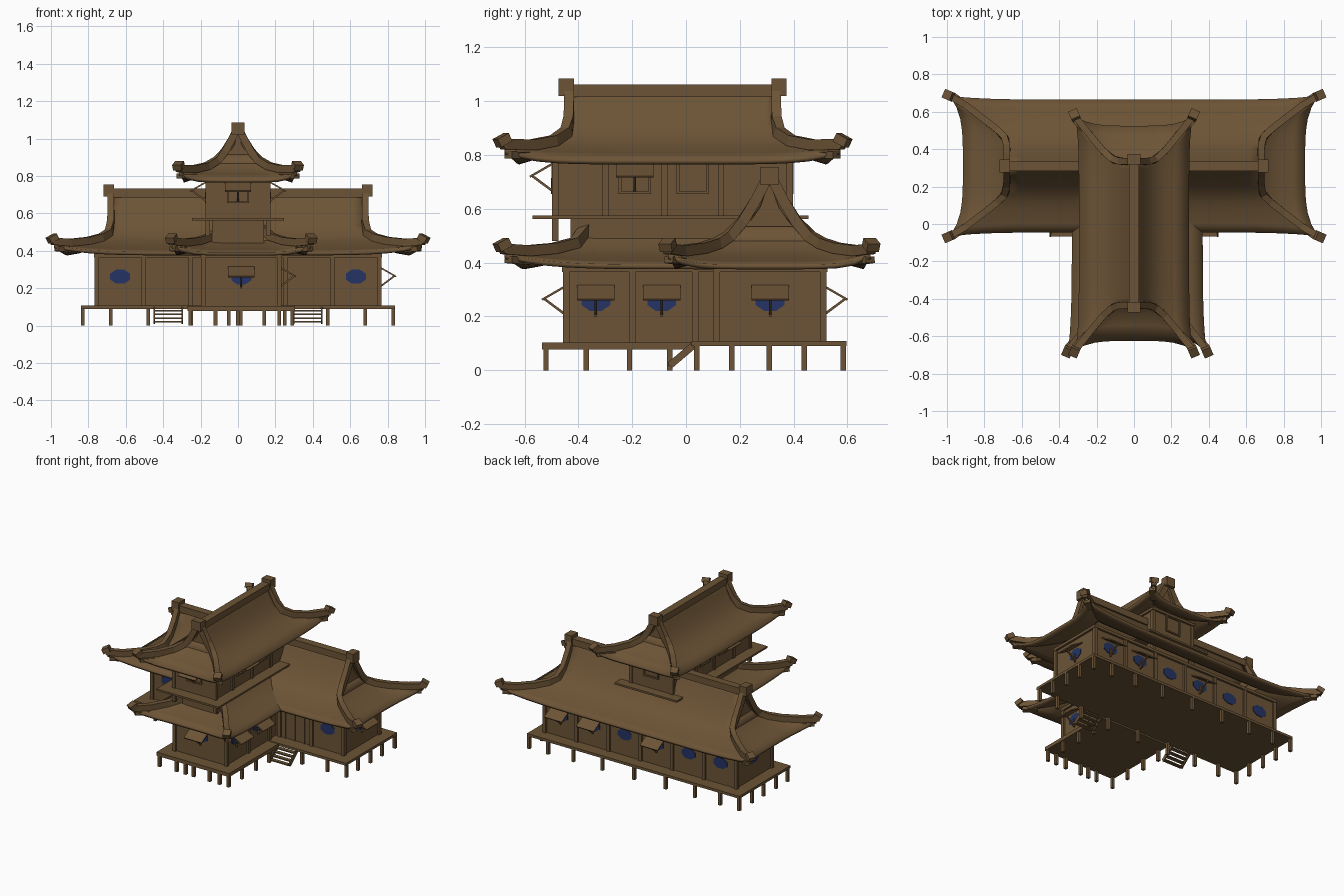
import bpy, bmesh, math
from mathutils import Matrix, Vector

if "Cube" in bpy.data.objects:
    bpy.data.objects.remove(bpy.data.objects["Cube"])

def material(name, col):
    m = bpy.data.materials.new(name)
    m.diffuse_color = (*col, 1)
    m.use_nodes = True
    m.node_tree.nodes["Principled BSDF"].inputs["Base Color"].default_value = m.diffuse_color
    return m

WOOD = material("brown wood", (0.150, 0.088, 0.037))
BLUE = material("dark blue window", (0.018, 0.034, 0.125))
parts = {}

def part(name):
    return parts.setdefault(name, bmesh.new())

def box(name, x0, x1, y0, y1, z0, z1, M=Matrix()):
    S = Matrix.Diagonal((x1 - x0, y1 - y0, z1 - z0, 1))
    C = Matrix.Translation(((x0 + x1) / 2, (y0 + y1) / 2, (z0 + z1) / 2))
    bmesh.ops.create_cube(part(name), size=1, matrix=M @ C @ S)

def sweep(name, pts, w, h, M=Matrix()):
    """Rectangular bar along a path."""
    bm, rings = part(name), []
    pts = [M @ Vector(p) for p in pts]
    for i, p in enumerate(pts):
        t = (pts[min(i + 1, len(pts) - 1)] - pts[max(i - 1, 0)]).normalized()
        s = t.cross(Vector((0, 0, 1))).normalized()
        u = s.cross(t)
        rings.append([bm.verts.new(p + s * a * w / 2 + u * b * h / 2)
                      for a, b in ((-1, -1), (1, -1), (1, 1), (-1, 1))])
    for a, b in zip(rings, rings[1:]):
        for k in range(4):
            bm.faces.new((a[k], a[(k + 1) % 4], b[(k + 1) % 4], b[k]))
    bm.faces.new(rings[0])
    bm.faces.new(rings[-1][::-1])

def grid(bm, rows):
    vs = [[bm.verts.new(p) for p in r] for r in rows]
    for a, b in zip(vs, vs[1:]):
        for i in range(len(a) - 1):
            bm.faces.new((a[i], a[i + 1], b[i + 1], b[i]))

def roof(name, prof, gi, M, lift=0.04, pull=0.02, sag=0.07, one_end=False):
    """Hip-and-gable roof; prof rows are (distance from ridge, height, half length)."""
    G, T = prof[0][2], prof[-1][2]
    bm = part(name + "_shell")
    N = 20
    ends = (-1,) if one_end else (-1, 1)
    us = [i / N * (1 if one_end else 2) - 1 for i in range(N + 1)]
    def corner(d, z, L):
        t = (L - G) / (T - G)
        return t, d + pull * t, z + lift * t * t
    for side in (-1, 1):
        rows = []
        for d, z, L in prof:
            t = (L - G) / (T - G)
            rows.append([M @ Vector((u * L, side * (d + pull * t * u ** 6),
                                     z + lift * t * t * u ** 6)) for u in us])
        grid(bm, rows)
    for e in ends:
        rows = []
        for d, z, L in prof[gi:]:
            t, dd, _ = corner(d, z, L)
            rows.append([M @ Vector((e * (L - sag * t * (1 - s ** 4)), s * dd,
                                     z + lift * t * t * s ** 6))
                         for s in [k / 6 - 1 for k in range(13)]])
        grid(bm, rows)
        # gable wall
        g = part(name + "_gable")
        loop = [(d, z) for d, z, _ in prof[:gi + 1]]
        loop = [(-d, z) for d, z in loop[:0:-1]] + loop
        g.faces.new([g.verts.new(M @ Vector((e * (G - 0.006), d, z - 0.004))) for d, z in loop])
        # curved hip ridges with upturned tips and rafter ends below
        for side in (-1, 1):
            path = []
            for d, z, L in prof:
                _, dd, zz = corner(d, z, L)
                path.append((e * L, side * dd, zz + 0.018))
            x, y, z = path[-1]
            tip = (x + e * 0.014, y + side * 0.006, z + 0.03)
            sweep(name + "_hip_ridge", path + [tip], 0.036, 0.04, M)
            sweep(name + "_ridge_tip", [path[-1], tip], 0.05, 0.05, M)
            a, b = Vector(path[-2]), Vector(path[-1])
            sweep(name + "_rafter_end", [a - Vector((0, 0, 0.04)),
                  b - Vector((e * 0.015, 0, 0.04))], 0.04, 0.025, M)
    bm.normal_update()
    bmesh.ops.remove_doubles(bm, verts=bm.verts, dist=0.0005)
    bm.normal_update()
    bmesh.ops.reverse_faces(bm, faces=[f for f in bm.faces if f.normal.z < 0])
    if not one_end:
        z = prof[0][1]
        box(name + "_main_ridge", -G, G, -0.027, 0.027, z - 0.03, z + 0.017, M)
        for e in ends:
            c = e * (G + 0.01)
            box(name + "_ridge_cap", c - 0.028, c + 0.028, -0.035, 0.035, z - 0.025, z + 0.04, M)

def window(x, y, z, ang, awning=False, blue=True):
    """Window on a wall; local -y points outward."""
    M = Matrix.Translation((x, y, z)) @ Matrix.Rotation(ang, 4, 'Z')
    if blue:
        R = Matrix.Diagonal((1, 1, 0.7, 1)) @ Matrix.Rotation(math.pi / 2, 4, 'X') @ Matrix.Rotation(math.pi / 8, 4, 'Z')
        bmesh.ops.create_cone(part("window_panes"), cap_ends=True, segments=8, radius1=0.058,
                              radius2=0.058, depth=0.009, matrix=M @ R)
    else:
        for s in (-1, 1):
            a = s * 0.055
            box("window_frames", a - 0.005, a + 0.005, -0.009, 0.002, -0.055, 0.055, M)
            box("window_frames", -0.06, 0.06, -0.009, 0.002, a - 0.005, a + 0.005, M)
    if awning:
        A = M @ Matrix.Translation((0, -0.045, 0.03)) @ Matrix.Rotation(math.radians(30), 4, 'X')
        box("awnings", -0.07, 0.07, -0.052, 0.052, -0.004, 0.004, A)
        sweep("awning_struts", [(0, -0.085, 0.01), (0, 0.002, -0.055)], 0.009, 0.009, M)
        # cross bar under the strut foot
        box("awning_struts", -0.005, 0.005, -0.012, 0.0, -0.06, 0.0, M)

def post(name, x, y, z0, z1, r=0.012):
    box(name, x - r, x + r, y - r, y + r, z0, z1)

R90, CX = math.pi / 2, 0.0175

# platforms and stilts
box("rear_platform", -0.84, 0.84, 0.02, 0.597, 0.09, 0.108)
box("front_platform", -0.27, 0.305, -0.535, 0.03, 0.078, 0.104)
for x in (0, 0.25, 0.48, 0.68, 0.83):
    for s in (-1, 1):
        for y in (0.04, 0.585):
            post("stilts", s * x, y, 0, 0.095, 0.01)
for y in (0.17, 0.31, 0.44):
    for x in (-0.83, 0.83):
        post("stilts", x, y, 0, 0.095, 0.01)
for y in (-0.52, -0.37, -0.21, -0.06):
    for x in (-0.255, 0.29):
        post("stilts", x, y, 0, 0.09, 0.01)
for x in (-0.12, -0.05, 0.015, 0.14, 0.22):
    post("stilts", x, -0.52, 0, 0.09, 0.01)

# stairs in the two inner corners
for s in (-1, 1):
    c = s * 0.3725
    for k in range(4):
        y, z = -0.055 + k * 0.022, 0.02 + k * 0.02
        box("stair_treads", c - 0.075, c + 0.075, y - 0.012, y + 0.014, z - 0.004, z + 0.004)
    for e in (-1, 1):
        sweep("stair_stringers", [(c + e * 0.075, -0.06, 0.018), (c + e * 0.075, 0.025, 0.09)], 0.008, 0.026)

# ground floor walls, posts and top beams
box("rear_walls", -0.755, 0.755, 0.115, 0.51, 0.1, 0.385)
box("front_walls", -0.185, 0.22, -0.445, 0.13, 0.1, 0.385)
for k in range(7):
    x = -0.755 + k * 0.2517
    for y in (0.115, 0.51):
        post("wall_posts", x, y, 0.1, 0.385)
for x in (-0.185, 0.22):
    for y in (-0.445, -0.2, 0.035):
        post("wall_posts", x, y, 0.1, 0.385)
box("wall_beams", -0.77, 0.77, 0.1, 0.525, 0.365, 0.385)
box("wall_beams", -0.2, 0.235, -0.46, 0.12, 0.365, 0.385)
# sliding doors by the stairs
for s in (-1, 1):
    for x in (0.295, 0.37, 0.445):
        box("door_frames", s * x - 0.005, s * x + 0.005, 0.108, 0.12, 0.1, 0.35)
    box("door_frames", s * 0.37 - 0.08, s * 0.37 + 0.08, 0.108, 0.12, 0.345, 0.355)

# ground floor windows
for s in (-1, 1):
    window(s * 0.63, 0.115, 0.262, 0)
    window(s * 0.755, 0.3125, 0.258, s * R90, s > 0)
for k in range(6):
    window(0.63 - k * 0.252, 0.51, 0.258, math.pi, k in (0, 1, 3))
window(CX, -0.445, 0.258, 0, True)
for y in (-0.335, -0.09):
    window(0.22, y, 0.258, R90, True)
    window(-0.185, y, 0.258, -R90)

# upper storey
box("upper_base", -0.14, 0.14, -0.43, 0.38, 0.4, 0.57)
box("upper_floor", -0.245, 0.245, -0.57, 0.455, 0.563, 0.576)
box("upper_walls", -0.165, 0.165, -0.49, 0.39, 0.57, 0.79)
for x in (-0.162, 0.162):
    for y in (-0.485, -0.3, -0.08, 0.13, 0.385):
        post("upper_posts", x, y, 0.48 if y in (-0.485, 0.385) else 0.57, 0.79)
box("upper_beams", -0.178, 0.178, -0.503, 0.403, 0.772, 0.79)
window(0, -0.49, 0.715, 0, True, False)
window(0, 0.39, 0.715, math.pi, False, False)
for s in (-1, 1):
    window(s * 0.165, -0.19, 0.715, s * R90, True, False)
    window(s * 0.165, 0.025, 0.715, s * R90, False, False)

# three curved roofs
roof("rear_roof", [(0, .715, .68), (.05, .615, .68), (.10, .535, .68), (.15, .48, .69), (.19, .453, .73),
     (.24, .43, .80), (.31, .405, .90), (.355, .393, .985)], 2, Matrix.Translation((0, 0.31, 0)))
roof("front_roof", [(0, .60, .61), (.06, .555, .61), (.10, .51, .62), (.16, .455, .66), (.22, .428, .74),
     (.29, .405, .84), (.35, .393, .925)], 1,
     Matrix.Translation((CX, 0.25, 0)) @ Matrix.Rotation(R90, 4, 'Z'), one_end=True)
roof("upper_roof", [(0, 1.045, .385), (.035, .975, .385), (.07, .915, .385), (.11, .867, .395), (.16, .833, .44),
     (.22, .807, .52), (.295, .782, .625)], 2,
     Matrix.Translation((0, -0.05, 0)) @ Matrix.Rotation(R90, 4, 'Z'), sag=0.05)

# turn the collected geometry into objects
for name, bm in parts.items():
    if not name.endswith("_shell"):
        bmesh.ops.recalc_face_normals(bm, faces=bm.faces)
    me = bpy.data.meshes.new(name)
    bm.to_mesh(me)
    bm.free()
    me.materials.append(BLUE if name == "window_panes" else WOOD)
    ob = bpy.data.objects.new(name, me)
    bpy.context.collection.objects.link(ob)
    if name.endswith("_shell"):
        mod = ob.modifiers.new("thickness", 'SOLIDIFY')
        mod.thickness, mod.offset = 0.018, -1
        bpy.ops.object.select_all(action='DESELECT')
        ob.select_set(True)
        bpy.context.view_layer.objects.active = ob
        bpy.ops.object.shade_smooth_by_angle(angle=math.radians(35))
